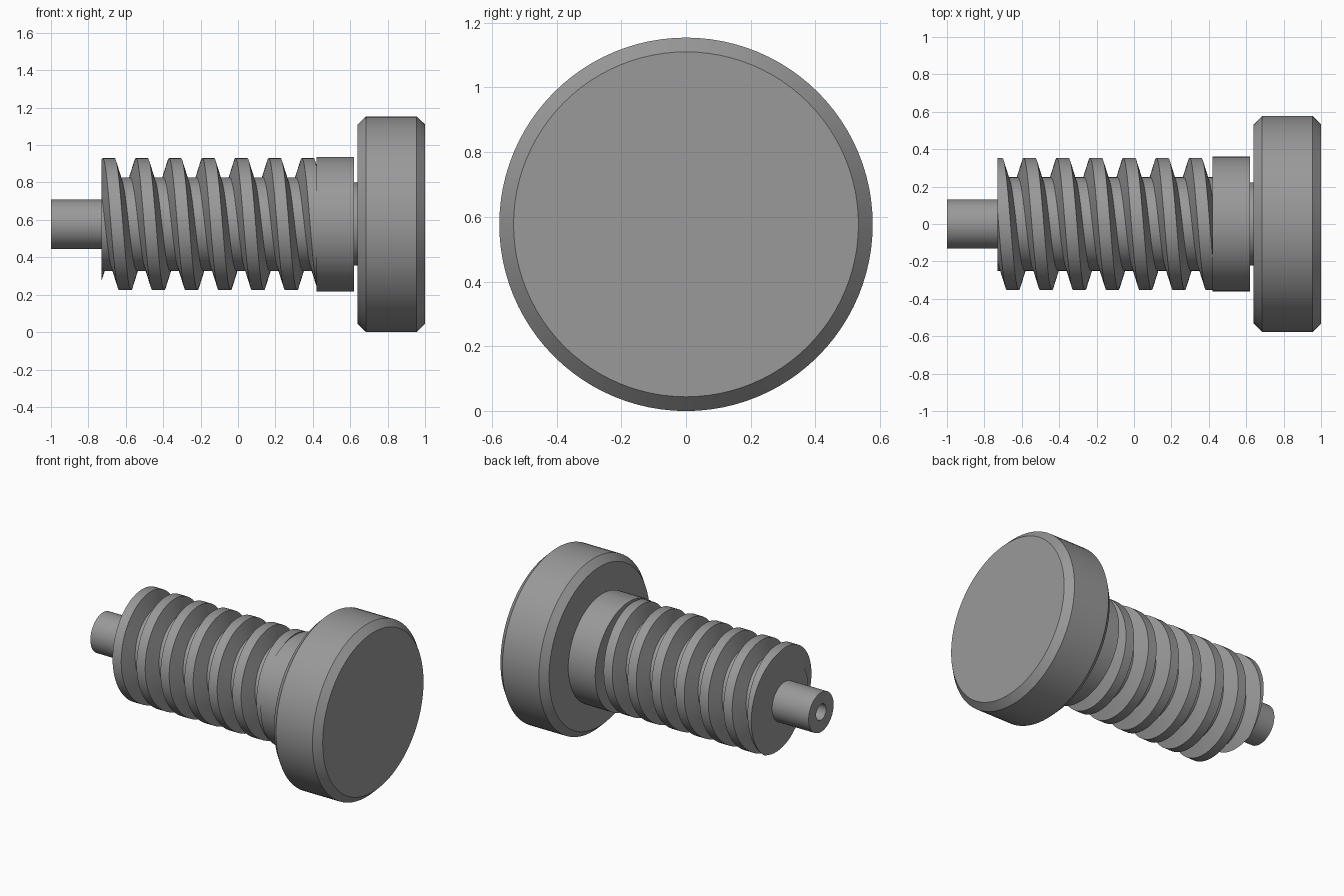
import bpy, bmesh
from math import sin, cos, pi, radians

cube = bpy.data.objects.get("Cube")
if cube:
    bpy.data.objects.remove(cube, do_unlink=True)

AXIS_Z = 0.577
SIDES = 96

steel = bpy.data.materials.new("grey steel")
steel.use_nodes = True
steel.diffuse_color = (0.32, 0.32, 0.32, 1)
steel.node_tree.nodes["Principled BSDF"].inputs["Base Color"].default_value = (0.32, 0.32, 0.32, 1)


def ring_point(x, r, angle):
    # angle runs from the top, over the front, to the bottom
    return (x, -r * sin(angle), AXIS_Z + r * cos(angle))


def finish(bm, name):
    bmesh.ops.recalc_face_normals(bm, faces=bm.faces[:])
    mesh = bpy.data.meshes.new(name)
    bm.to_mesh(mesh)
    bm.free()
    mesh.materials.append(steel)
    ob = bpy.data.objects.new(name, mesh)
    bpy.context.collection.objects.link(ob)
    bpy.ops.object.select_all(action='DESELECT')
    ob.select_set(True)
    bpy.context.view_layer.objects.active = ob
    bpy.ops.object.shade_smooth_by_angle(angle=radians(30))
    return ob


def lathe(name, profile):
    """Turn an (x, radius) profile about the long axis and cap both ends."""
    bm = bmesh.new()
    rings = [[bm.verts.new(ring_point(x, r, 2 * pi * i / SIDES)) for i in range(SIDES)]
             for x, r in profile]
    for a, b in zip(rings, rings[1:]):
        for i in range(SIDES):
            j = (i + 1) % SIDES
            bm.faces.new((a[i], a[j], b[j], b[i]))
    bm.faces.new(rings[0])
    bm.faces.new(rings[-1])
    return finish(bm, name)


def worm(name, x0, x1, root, crest, pitch, crest_x):
    """Single-start trapezoid thread, cut flat at both ends."""
    half_crest, half_base = 0.032, 0.063
    section = [(-half_base, root), (-half_crest, crest), (half_crest, crest), (half_base, root)]
    bm = bmesh.new()
    turns = int((x1 - x0) / pitch) + 5
    start = crest_x - 2 * pitch
    steps = [[bm.verts.new(ring_point(start + pitch * k / SIDES + dx, r, 2 * pi * k / SIDES))
              for dx, r in section] for k in range(turns * SIDES + 1)]
    for k in range(len(steps) - 1):
        a, b = steps[k], steps[k + 1]
        for i in range(3):
            bm.faces.new((a[i], a[i + 1], b[i + 1], b[i]))
        # root band joins this turn to the next
        if k + SIDES + 1 < len(steps):
            c, d = steps[k + SIDES], steps[k + SIDES + 1]
            bm.faces.new((a[3], c[0], d[0], b[3]))
    for x, direction in ((x0, -1), (x1, 1)):
        cut = bmesh.ops.bisect_plane(bm, geom=bm.verts[:] + bm.edges[:] + bm.faces[:],
                                     plane_co=(x, 0, 0), plane_no=(direction, 0, 0),
                                     clear_outer=True)
        rim = [e for e in cut["geom_cut"] if isinstance(e, bmesh.types.BMEdge)]
        bmesh.ops.contextual_create(bm, geom=rim)
    return finish(bm, name)


# Turned parts
lathe("end_shaft", [(-0.80, 0.053), (-1.0, 0.053), (-1.0, 0.132), (-0.72, 0.132)])
lathe("collar", [(0.42, 0.36), (0.62, 0.36)])
lathe("neck", [(0.61, 0.222), (0.65, 0.222)])
lathe("head", [(0.64, 0.533), (0.685, 0.577), (0.955, 0.577), (1.0, 0.533)])

# Threaded body
worm("worm_thread", -0.73, 0.421, 0.25, 0.353, 0.1775, -0.692)
